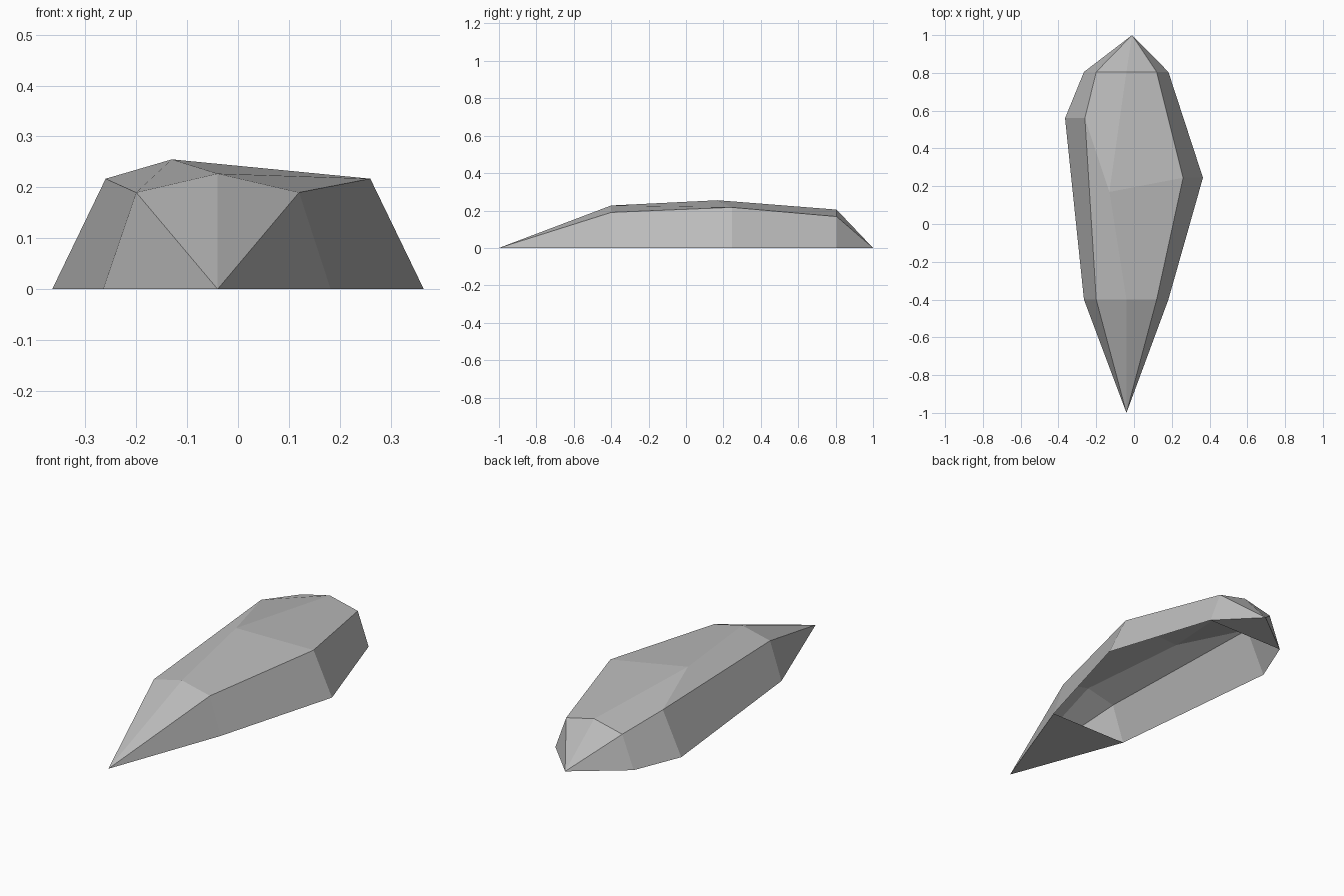
import bpy
import bmesh
from mathutils import Vector

old_cube = bpy.data.objects.get("Cube")
if old_cube:
    bpy.data.objects.remove(old_cube, do_unlink=True)


def make_material(name, colour):
    material = bpy.data.materials.new(name)
    material.use_nodes = True
    material.diffuse_color = colour
    material.node_tree.nodes["Principled BSDF"].inputs["Base Color"].default_value = colour
    return material


# Lengthwise lines of the rock, each with three points from front to back
left_foot = [(-0.265, -0.4, 0), (-0.365, 0.56, 0), (-0.265, 0.805, 0)]
left_rim = [(-0.2, -0.4, 0.19), (-0.26, 0.56, 0.217), (-0.2, 0.805, 0.168)]
ridge = [(-0.04, -0.4, 0.227), (-0.13, 0.17, 0.255), (-0.04, 0.805, 0.205)]
right_rim = [(0.12, -0.4, 0.19), (0.26, 0.245, 0.217), (0.12, 0.805, 0.168)]
right_foot = [(0.182, -0.4, 0), (0.365, 0.245, 0), (0.182, 0.805, 0)]
lines = [left_foot, left_rim, ridge, right_rim, right_foot]


def build_rock(name, material):
    bm = bmesh.new()
    grid = [[bm.verts.new(Vector(point)) for point in line] for line in lines]
    front_tip = bm.verts.new((-0.04, -1, 0))
    back_tip = bm.verts.new((-0.01, 1, 0))

    # Walls, top facets and the fans that close on each tip
    for near, far in zip(grid, grid[1:]):
        bm.faces.new((front_tip, far[0], near[0]))
        for i in range(len(near) - 1):
            bm.faces.new((near[i], far[i], far[i + 1], near[i + 1]))
        bm.faces.new((near[-1], far[-1], back_tip))

    # Undersides of the two tips; the middle stays open
    bm.faces.new((front_tip, grid[0][0], grid[-1][0]))
    bm.faces.new((back_tip, grid[-1][-1], grid[0][-1]))

    # Outward normals
    bmesh.ops.recalc_face_normals(bm, faces=bm.faces[:])
    if max(bm.faces, key=lambda f: f.calc_center_median().z).normal.z < 0:
        bmesh.ops.reverse_faces(bm, faces=bm.faces[:])

    mesh = bpy.data.meshes.new(name)
    bm.to_mesh(mesh)
    bm.free()
    mesh.materials.append(material)
    rock = bpy.data.objects.new(name, mesh)
    bpy.context.collection.objects.link(rock)
    return rock


stone_grey = make_material("stone_grey", (0.5, 0.5, 0.5, 1))
build_rock("faceted_rock", stone_grey)
